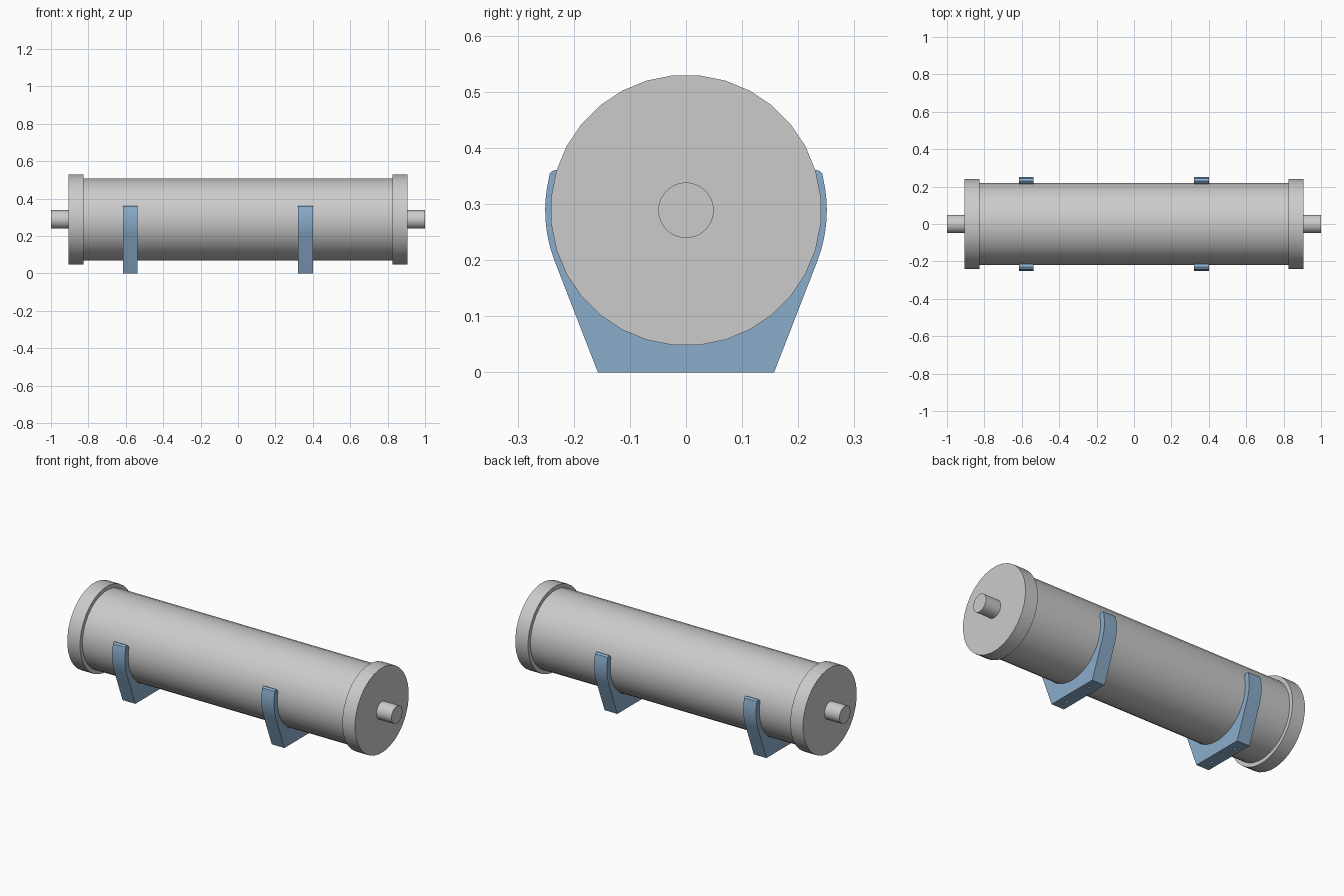
import bpy, bmesh
from math import sin, cos, pi, radians

if "Cube" in bpy.data.objects:
    bpy.data.objects.remove(bpy.data.objects["Cube"])

AXIS_Z = 0.289
blue = bpy.data.materials.new("clip_blue")
blue.diffuse_color = (0.26, 0.42, 0.60, 1)
blue.use_nodes = True
blue.node_tree.nodes["Principled BSDF"].inputs["Base Color"].default_value = blue.diffuse_color


def make_object(name, bm, smooth=True):
    bmesh.ops.recalc_face_normals(bm, faces=bm.faces)
    mesh = bpy.data.meshes.new(name)
    bm.to_mesh(mesh)
    bm.free()
    ob = bpy.data.objects.new(name, mesh)
    bpy.context.collection.objects.link(ob)
    if smooth:
        bpy.ops.object.select_all(action='DESELECT')
        ob.select_set(True)
        bpy.context.view_layer.objects.active = ob
        bpy.ops.object.shade_smooth_by_angle(angle=radians(30))
    return ob


def extrude_x(bm, profile, x0, x1):
    """Closed solid from a (y, z) outline swept along x."""
    face = bm.faces.new([bm.verts.new((x0, y, z)) for y, z in profile])
    new = bmesh.ops.extrude_face_region(bm, geom=[face], use_keep_orig=True)["geom"]
    verts = [v for v in new if isinstance(v, bmesh.types.BMVert)]
    bmesh.ops.translate(bm, verts=verts, vec=(x1 - x0, 0, 0))


def arc(r, a0, a1, n):
    return [(r * cos(radians(a0 + (a1 - a0) * i / n)),
             AXIS_Z + r * sin(radians(a0 + (a1 - a0) * i / n))) for i in range(n + 1)]


def rod(name, r, x0, x1, sides=32):
    bm = bmesh.new()
    half = 180 / sides
    extrude_x(bm, arc(r, half, 360 + half, sides)[:-1], x0, x1)
    return make_object(name, bm)


# Cylinder tube, end caps and end pins
rod("tube", 0.2195, -0.828, 0.825)
for side, s in (("left", -1), ("right", 1)):
    rod(side + "_end_cap", 0.2415, s * 0.825, s * 0.905)
    rod(side + "_end_pin", 0.0495, s * 0.904, s * 1.0)

# Clip outline: foot, sloped side, outer arc, rounded flared tip, inner cradle
right_side = [(0.157, 0)] + arc(0.251, -21, 13, 8) + [
    (0.243, 0.354), (0.238, 0.359), (0.231, 0.361), (0.223, 0.357), (0.218, 0.351)]
left_side = [(-y, z) for y, z in reversed(right_side)]
cradle = arc(0.2205, 14, -194, 32)
clip_profile = right_side + cradle + left_side

for name, cx in (("left_clip", -0.576), ("right_clip", 0.362)):
    bm = bmesh.new()
    extrude_x(bm, clip_profile, cx - 0.04, cx + 0.04)
    clip = make_object(name, bm)
    clip.data.materials.append(blue)
    # Screw holes through the foot
    bm = bmesh.new()
    for y in (-0.088, 0.088):
        ret = bmesh.ops.create_cone(bm, cap_ends=True, segments=16, radius1=0.008,
                                    radius2=0.008, depth=0.3)
        bmesh.ops.translate(bm, verts=ret["verts"], vec=(cx, y, 0.03))
    cutter = make_object(name + "_hole_cutter", bm, smooth=False)
    cutter.hide_render = True
    cutter.hide_set(True)
    cut = clip.modifiers.new("screw_holes", 'BOOLEAN')
    cut.operation = 'DIFFERENCE'
    cut.solver = 'EXACT'
    cut.object = cutter
